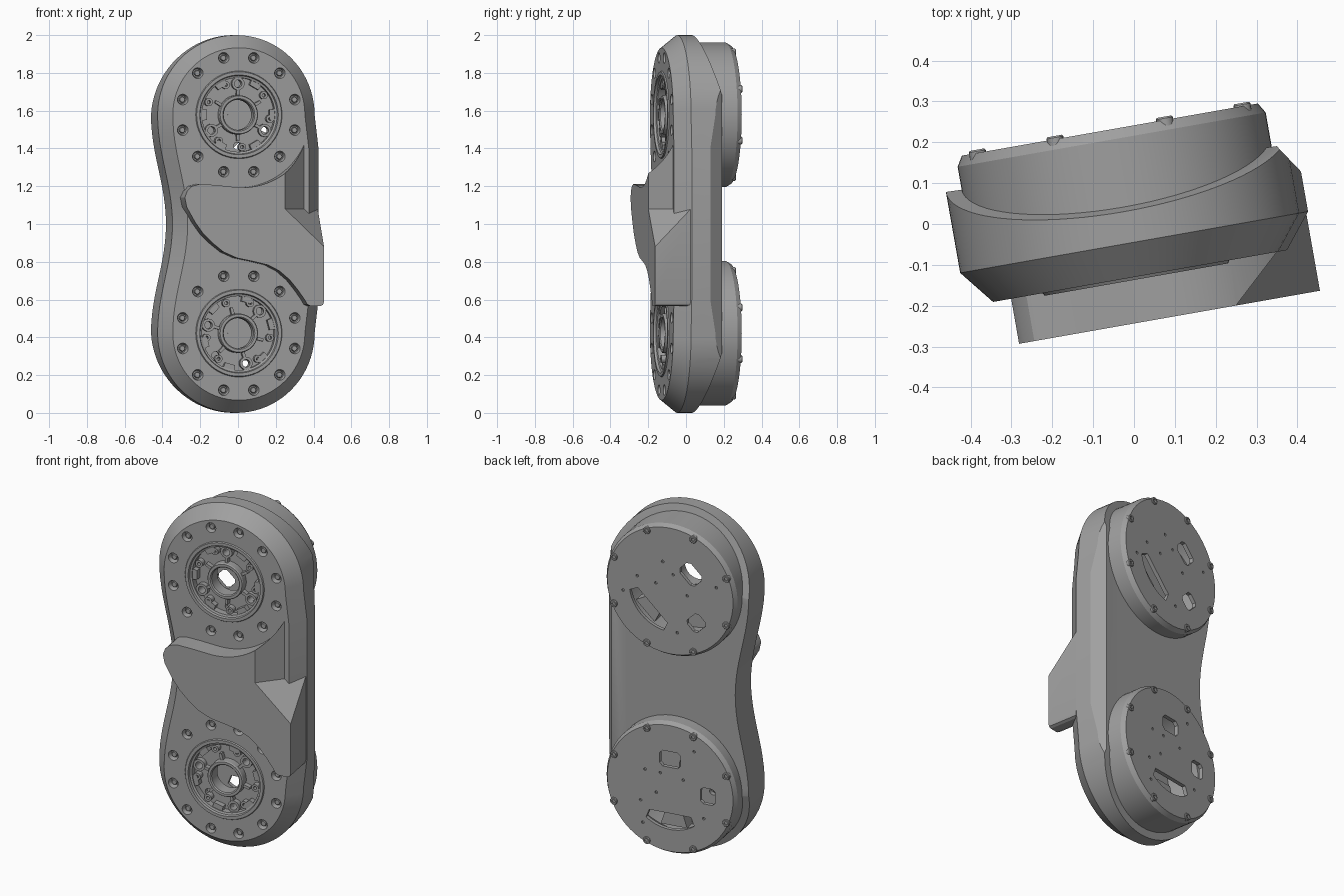
import bpy, bmesh, math
from mathutils import Vector
from math import sin, cos, pi, radians

cube = bpy.data.objects.get("Cube")
if cube:
    bpy.data.objects.remove(cube)

gray = bpy.data.materials.new("machined gray")
gray.use_nodes = True
tone = (0.35, 0.35, 0.35, 1)
gray.diffuse_color = tone
gray.node_tree.nodes["Principled BSDF"].inputs["Base Color"].default_value = tone

TURN = radians(10)            # the whole unit is turned about z
CU, R = -0.018, 0.422         # axis offset and end radius
Z_LOW, Z_HIGH = 0.422, 1.578  # joint axis heights
FRONT = -0.128


def skin(bm, loops, closed=False):
    """Bridge equal rings of points; cap the ends unless closed on itself."""
    rings = [[bm.verts.new(p) for p in loop] for loop in loops]
    n = len(rings[0])
    pairs = list(zip(rings, rings[1:]))
    if closed:
        pairs.append((rings[-1], rings[0]))
    else:
        bm.faces.new(rings[0])
        bm.faces.new(rings[-1])
    for a, b in pairs:
        for i in range(n):
            j = (i + 1) % n
            bm.faces.new((a[i], a[j], b[j], b[i]))


def prism(bm, pts, v0, v1):
    skin(bm, [[(u, v, z) for u, z in pts] for v in (v0, v1)])


def circle(cu, cz, r, n=64, start=0):
    return [(cu + r * cos(start + 2 * pi * i / n), cz + r * sin(start + 2 * pi * i / n)) for i in range(n)]


def lathe(bm, profile, cu, cz, n=64, closed=False):
    """Turn (radius, depth) pairs around a depth axis."""
    skin(bm, [[(u, v, z) for u, z in circle(cu, cz, r, n)] for r, v in profile], closed)


def slice_off(bm, co, no):
    """Remove all on the normal side of a plane and close the cut."""
    geom = bm.verts[:] + bm.edges[:] + bm.faces[:]
    bmesh.ops.bisect_plane(bm, geom=geom, plane_co=co, plane_no=Vector(no).normalized(), clear_outer=True)
    bmesh.ops.holes_fill(bm, edges=[e for e in bm.edges if e.is_boundary], sides=0)


def finish(bm, name, cutter=None):
    bmesh.ops.recalc_face_normals(bm, faces=bm.faces[:])
    me = bpy.data.meshes.new(name)
    bm.to_mesh(me)
    bm.free()
    me.materials.append(gray)
    ob = bpy.data.objects.new(name, me)
    bpy.context.collection.objects.link(ob)
    ob.rotation_euler.z = TURN
    bpy.ops.object.select_all(action='DESELECT')
    ob.select_set(True)
    bpy.context.view_layer.objects.active = ob
    if cutter:
        tool = finish(cutter, name + "_cutter")
        bpy.context.view_layer.objects.active = ob
        mod = ob.modifiers.new("cut", 'BOOLEAN')
        mod.object, mod.operation, mod.solver = tool, 'DIFFERENCE', 'EXACT'
        bpy.context.view_layer.update()
        bpy.ops.object.modifier_apply(modifier=mod.name)
        bpy.data.objects.remove(tool)
        bpy.ops.object.select_all(action='DESELECT')
        ob.select_set(True)
    bpy.ops.object.shade_smooth_by_angle(angle=radians(25))
    return ob


def polar(cz, r, deg):
    return CU + r * cos(radians(deg)), cz + r * sin(radians(deg))


# Main housing: waisted on one side, straight on the other
def outline(inset):
    r, n = R - inset, 40
    pts = [(CU + r * cos(pi * i / n), Z_HIGH + r * sin(pi * i / n)) for i in range(n + 1)]
    for i in range(1, 24):
        t = i / 24
        dip = 0.08 * (1 - cos(2 * pi * t)) / 2
        pts.append((CU - r + dip, Z_HIGH + (Z_LOW - Z_HIGH) * t))
    pts += [(CU - r * cos(pi * i / n), Z_LOW - r * sin(pi * i / n)) for i in range(n + 1)]
    return pts + [(0.425 - inset, 0.6), (0.425 - inset, 1.4)]


body = bmesh.new()
skin(body, [[(u, v, z) for u, z in outline(inset)]
            for inset, v in ((0.067, FRONT), (0, -0.044), (0, 0.25))])
slice_off(body, (0, 0.141, 0), (0.037, 1, 0))
slice_off(body, (0, 0.034, 2), (0, 1, 0.29))
slice_off(body, (0, 0.034, 0), (0, 1, -0.29))
slice_off(body, (0.424, 0.057, 0), (0.069, 0.046, 0))

holes = bmesh.new()
for cz in (Z_LOW, Z_HIGH):
    lathe(holes, [(0.228, -0.3), (0.228, -0.05), (0.33, -0.05), (0.33, 0.4)], CU, cz)
    for k in range(12):
        u, z = polar(cz, 0.312, 15 + 30 * k)
        lathe(holes, [(0.032, FRONT - 0.01), (0.028, FRONT + 0.002), (0.022, FRONT + 0.03)], u, z, 20)
finish(body, "main_housing", holes)

# Flange screws sunk in the front face
screws = bmesh.new()
for cz in (Z_LOW, Z_HIGH):
    for k in range(12):
        u, z = polar(cz, 0.312, 15 + 30 * k)
        lathe(screws, [(0.013, FRONT + 0.012), (0.016, FRONT + 0.016), (0.016, FRONT + 0.035)], u, z, 12)
finish(screws, "flange_screws")

# Front stop plate with a swept tongue and a flush side wing
edge = [(-0.29, 1.2), (-0.315, 1.175), (-0.328, 1.14), (-0.318, 1.09), (-0.273, 1.01), (-0.23, 0.95),
        (-0.18, 0.9), (-0.12, 0.852), (-0.048, 0.82), (0.04, 0.802), (0.119, 0.783), (0.18, 0.752),
        (0.236, 0.704), (0.28, 0.65), (0.317, 0.598), (0.33, 0.575), (0.35, 0.565), (0.4, 0.565),
        (0.415, 0.572), (0.42, 0.59), (0.42, 1.4)]
edge += [polar(Z_HIGH, 0.385, a) for a in range(-22, -95, -4)]
edge += [(-0.16, 1.206), (-0.245, 1.212)]
plate = bmesh.new()
prism(plate, edge, -0.24, 0)
wedge = bmesh.new()
prism(wedge, [(0.1, 0.7), (0.7, 0.7), (0.7, 1.8), (0.1, 1.8)], -0.5, 0.2)
a, b, c = Vector((0.211, -0.24, 1.08)), Vector((0.424, -0.044, 1.08)), Vector((0.42, -0.24, 0.88))
slice_off(wedge, a, (-0.196, 0.213, 0))
slice_off(wedge, a, (b - a).cross(c - a))
finish(plate, "stop_plate", wedge)

for label, cz, spin in (("lower", Z_LOW, -45), ("upper", Z_HIGH, 0)):
    # Output hub: rim, recessed floor and centre boss
    hub, bores = bmesh.new(), bmesh.new()
    lathe(hub, [(0.08, -0.12), (0.086, -0.126), (0.1, -0.126), (0.104, -0.12), (0.104, -0.08),
                (0.196, -0.08), (0.196, -0.118), (0.207, -0.122), (0.211, -0.135), (0.228, -0.135),
                (0.232, -0.128), (0.232, -0.05), (0.08, -0.05)], CU, cz, closed=True)
    for k in range(4):
        u, z = polar(cz, 0.165, spin + (90, 210, 330, 270)[k])
        lathe(bores, [(0.02, -0.3), (0.02, 0.1)], u, z, 16)
    finish(hub, label + "_hub", bores)

    # Hub lugs, spokes and rim teeth
    lugs = bmesh.new()
    for k in range(3):
        u, z = polar(cz, 0.165, spin + 90 + 120 * k)
        lathe(lugs, [(0.02, -0.11), (0.034, -0.11), (0.034, -0.075), (0.02, -0.075)], u, z, 20, True)
    for k in range(6):
        u, z = polar(cz, 0.172, spin + 45 + 60 * k + (8 if k % 2 else -8))
        lathe(lugs, [(0.009, -0.113), (0.021, -0.113), (0.021, -0.075), (0.009, -0.075)], u, z, 14, True)
        mid = spin + 60 * k
        prism(lugs, [polar(cz, r, mid + d) for r, d in ((0.17, -9), (0.2, -9), (0.2, 9), (0.17, 9))], -0.113, -0.075)
        mid += 30
        prism(lugs, [polar(cz, r, mid + d) for r, d in ((0.1, -5), (0.14, -3), (0.14, 3), (0.1, 5))], -0.108, -0.075)
    finish(lugs, label + "_hub_lugs")

    # Rear motor cover: hollow cup with access windows
    cover, cuts = bmesh.new(), bmesh.new()
    lathe(cover, [(0.345, 0.0), (0.383, 0.0), (0.383, 0.213), (0.368, 0.238), (0.001, 0.238),
                  (0.001, 0.215), (0.345, 0.215)], CU, cz, 72, True)
    bmesh.ops.remove_doubles(cover, verts=cover.verts[:], dist=0.0005)
    for deg, r, w, h in ((135, 0.17, 0.062, 0.046), (226, 0.22, 0.047, 0.043)):
        q = radians(deg + spin)
        u0, z0 = polar(cz, r, deg + spin)
        corners = [(-w, -h * .6), (-w * .7, -h), (w * .7, -h), (w, -h * .6),
                   (w, h * .6), (w * .7, h), (-w * .7, h), (-w, h * .6)]
        prism(cuts, [(u0 - x * sin(q) + y * cos(q), z0 + x * cos(q) + y * sin(q)) for x, y in corners], 0.15, 0.3)
    arc = [polar(cz, 0.24, 315 + spin + d) for d in range(-36, 37, 6)]
    prism(cuts, arc + [polar(cz, 0.19, 315 + spin + d) for d in (40, -40)], 0.15, 0.3)
    for deg, r in ((15, .2), (75, .17), (100, .1), (185, .1), (20, .09), (260, .24), (350, .28), (165, .28)):
        u, z = polar(cz, r, deg + spin)
        lathe(cuts, [(0.008, 0.226), (0.008, 0.3)], u, z, 10)
    finish(cover, label + "_motor_cover", cuts)

    # Stator block seen through the arc slot
    block = bmesh.new()
    prism(block, [polar(cz, r, 315 + spin + d) for r, d in ((0.17, -18), (0.25, -18), (0.25, 18), (0.17, 18))], 0.12, 0.19)
    finish(block, label + "_connector_block")

    # Cover screws around the rim
    rim = bmesh.new()
    for k in range(8):
        u, z = polar(cz, 0.356, 22.5 + 45 * k)
        lathe(rim, [(0.01, 0.235), (0.01, 0.246), (0.018, 0.246), (0.021, 0.242), (0.021, 0.2), (0.01, 0.2)], u, z, 16, True)
        lathe(rim, [(0.012, 0.2), (0.012, 0.238)], u, z, 12)
    finish(rim, label + "_cover_screws")
